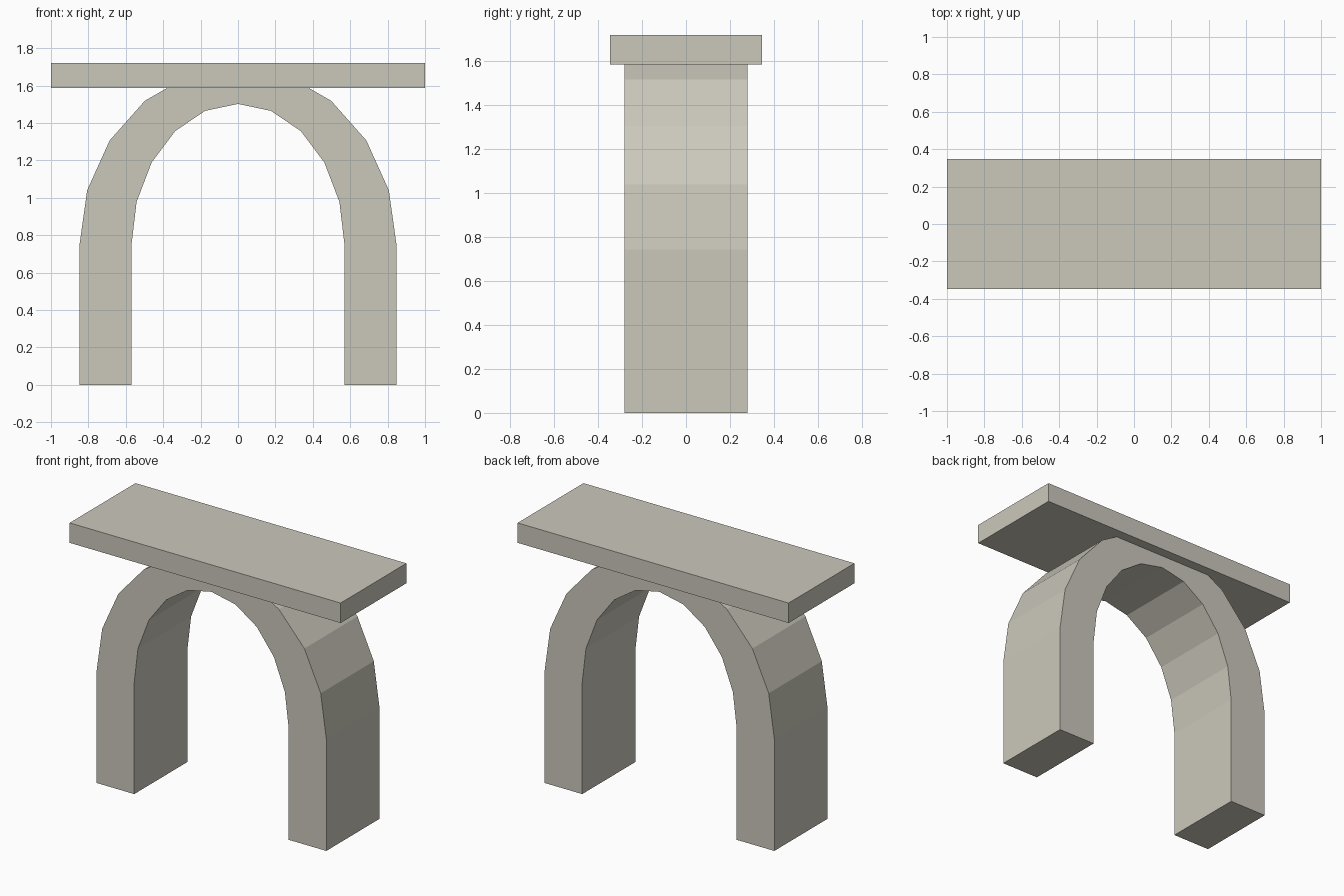
import bpy, bmesh
from math import sin, cos, pi

cube = bpy.data.objects.get("Cube")
if cube:
    bpy.data.objects.remove(cube)

# Pale stone material
STONE = (0.60, 0.58, 0.50, 1)
stone = bpy.data.materials.new("pale_stone")
stone.use_nodes = True
stone.diffuse_color = STONE
stone.node_tree.nodes["Principled BSDF"].inputs["Base Color"].default_value = STONE


def extrude_profile(name, profile, half_depth):
    """Extrude an x-z outline along y, centred on y = 0."""
    bm = bmesh.new()
    face = bm.faces.new([bm.verts.new((x, -half_depth, z)) for x, z in profile])
    result = bmesh.ops.extrude_face_region(bm, geom=[face])
    moved = [v for v in result["geom"] if isinstance(v, bmesh.types.BMVert)]
    bmesh.ops.translate(bm, verts=moved, vec=(0, 2 * half_depth, 0))
    bmesh.ops.recalc_face_normals(bm, faces=bm.faces)
    mesh = bpy.data.meshes.new(name)
    bm.to_mesh(mesh)
    bm.free()
    mesh.materials.append(stone)
    obj = bpy.data.objects.new(name, mesh)
    bpy.context.collection.objects.link(obj)
    return obj


def arch_line(rx, rz, spring=0.745, steps=10):
    """Right foot, half-ellipse above the spring line, left foot."""
    curve = [(rx * cos(pi * i / steps), spring + rz * sin(pi * i / steps))
             for i in range(steps + 1)]
    return [(rx, 0), *curve, (-rx, 0)]


# Arch: two legs joined by a faceted elliptical vault
outer = arch_line(0.848, 0.956)
inner = arch_line(0.57, 0.757)
extrude_profile("arch", outer + inner[::-1], 0.28)

# Flat slab resting on the crown
slab = [(-1, 1.587), (1, 1.587), (1, 1.72), (-1, 1.72)]
extrude_profile("top_slab", slab, 0.347)
